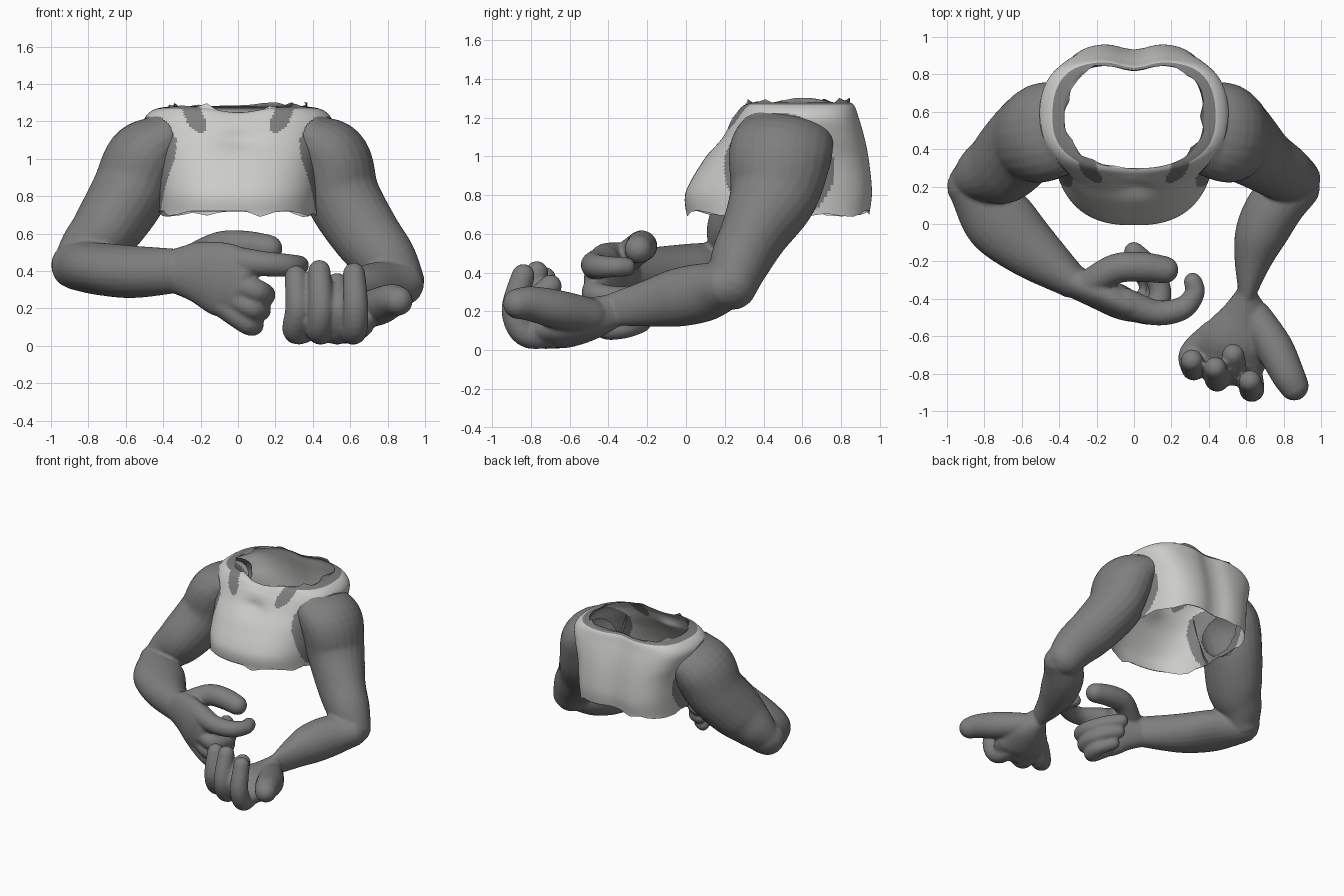
import bpy, bmesh, math, random
from mathutils import Vector

random.seed(4)
cube = bpy.data.objects.get("Cube")
if cube:
    bpy.data.objects.remove(cube, do_unlink=True)


def material(name, color):
    m = bpy.data.materials.new(name)
    m.use_nodes = True
    m.diffuse_color = color
    m.node_tree.nodes["Principled BSDF"].inputs["Base Color"].default_value = color
    return m


SKIN = material("grey skin", (0.21, 0.21, 0.21, 1))
SHIRT = material("pale shirt", (0.6, 0.6, 0.58, 1))
X, Y, Z = Vector((1, 0, 0)), Vector((0, 1, 0)), Vector((0, 0, 1))


def smooth_path(pts, steps):
    """Catmull-Rom interpolation of tuples of any length."""
    p = [pts[0]] + list(pts) + [pts[-1]]
    out = []
    for i in range(1, len(p) - 2):
        for s in range(steps):
            t = s / steps
            out.append(tuple(
                b + 0.5 * t * (c - a + t * (2 * a - 5 * b + 4 * c - d + t * (3 * (b - c) + d - a)))
                for a, b, c, d in zip(*p[i - 1:i + 3])))
    return out + [tuple(pts[-1])]


def add_tube(bm, pts, ref, sides=24):
    """Round-ended tube; points are x, y, z, radius along ref, other radius."""
    path = smooth_path([q if len(q) > 4 else q + (q[3],) for q in pts], 6)
    pos = [Vector(q[:3]) for q in path]
    last = len(path) - 1
    tang = [(pos[min(i + 1, last)] - pos[max(i - 1, 0)]).normalized() for i in range(last + 1)]
    sections = [(pos[i], tang[i], path[i][3], path[i][4]) for i in range(last + 1)]

    def cap(i, sign):
        a, b = path[i][3:5]
        return [(pos[i] + tang[i] * sign * min(a, b) * math.sin(k), tang[i],
                 a * math.cos(k), b * math.cos(k)) for k in (0.4, 0.8, 1.2, 1.5)]

    sections = cap(0, -1)[::-1] + sections + cap(last, 1)
    rings = []
    for c, t, a, b in sections:
        u = (ref - t * ref.dot(t)).normalized()
        v = t.cross(u)
        rings.append([bm.verts.new(c + u * a * math.cos(w) + v * b * math.sin(w))
                      for w in (math.tau * k / sides for k in range(sides))])
    for r0, r1 in zip(rings, rings[1:]):
        for k in range(sides):
            n = (k + 1) % sides
            bm.faces.new((r0[k], r0[n], r1[n], r1[k]))
    bm.faces.new(rings[0][::-1])
    bm.faces.new(rings[-1])


def make_object(name, bm, mats):
    me = bpy.data.meshes.new(name)
    bm.to_mesh(me)
    bm.free()
    for m in mats:
        me.materials.append(m)
    me.shade_smooth()
    ob = bpy.data.objects.new(name, me)
    bpy.context.collection.objects.link(ob)
    return ob


def inside_torso(p):
    return p.z > .72 and (abs(p.x) / .45) ** 2.6 + (abs(p.y - .54) / .36) ** 2.6 < .95


def make_arm(name, tubes):
    """Fuse overlapping tubes into one soft limb, open where it meets the torso."""
    bm = bmesh.new()
    for pts, ref in tubes:
        add_tube(bm, pts, ref)
    ob = make_object(name, bm, [SKIN])
    fuse = ob.modifiers.new("fuse", 'REMESH')
    fuse.mode = 'VOXEL'
    fuse.voxel_size = 0.011
    fuse.use_smooth_shade = True
    relax = ob.modifiers.new("relax", 'SMOOTH')
    relax.factor = 0.5
    relax.iterations = 4
    bm = bmesh.new()
    bm.from_object(ob, bpy.context.evaluated_depsgraph_get())
    ob.modifiers.clear()
    bmesh.ops.delete(bm, geom=[v for v in bm.verts if inside_torso(v.co)], context='VERTS')
    bm.to_mesh(ob.data)
    bm.free()
    ob.data.shade_smooth()


# Upper arms share the shoulder and differ towards the elbow
shoulder = [(.4, .51, 1.1, .255, .15), (.5, .485, 1.0, .265, .205)]
left_upper = shoulder + [(.56, .45, .8, .23, .2), (.68, .35, .6, .175, .185),
                         (.79, .28, .46, .155, .165), (.86, .24, .34, .13, .14)]
right_upper = shoulder + [(.58, .44, .82, .235, .205), (.7, .32, .63, .215, .185),
                          (.8, .27, .52, .165, .155), (.86, .23, .44, .12, .13)]
right_upper = [(-q[0],) + q[1:] for q in right_upper]

# Left arm: forearm, palm, thumb and fingers curling upwards
left = [
    (left_upper, Y),
    ([(.87, .2, .33, .12, .13), (.76, .1, .3, .15, .15), (.68, -.05, .27, .15, .14),
      (.635, -.2, .24, .12, .1), (.605, -.38, .21, .085, .045)], Z),
    ([(.6, -.36, .21, .085, .05), (.59, -.5, .16, .11, .145), (.55, -.63, .13, .12, .19),
      (.53, -.71, .11, .1, .19)], Z),
    ([(.65, -.5, .18, .09), (.75, -.66, .21, .1), (.82, -.8, .24, .09), (.855, -.865, .24, .08)], Z),
]
for x, tip, knuckle, top in ((.31, -.73, -.77, .37), (.435, -.77, -.83, .4),
                             (.53, -.7, -.8, .33), (.62, -.84, -.885, .385)):
    left.append(([(x * .5 + .27, -.58, .12, .07), (x, knuckle + .08, .075, .068), (x + .01, knuckle, .2, .067),
                  (x, tip, top, .06)], X))
make_arm("left_arm", left)

# Right arm: forearm across the body, hand half closed
right = [
    (right_upper, Y),
    ([(-.87, .2, .43, .13, .13), (-.73, .03, .41, .14, .19), (-.56, -.13, .395, .14, .16),
      (-.34, -.3, .4, .12, .095)], Z),
    ([(-.34, -.3, .4, .12, .085), (-.2, -.36, .39, .17, .09), (-.07, -.42, .35, .2, .09),
      (0, -.45, .32, .17, .075)], Z),
    # Thumb, index, middle, ring and little finger
    ([(-.25, -.33, .46, .08), (-.1, -.24, .53, .08), (.04, -.23, .535, .08), (.165, -.245, .52, .073)], Z),
    ([(-.05, -.42, .46, .08), (.12, -.475, .44, .068), (.26, -.45, .43, .062), (.325, -.37, .43, .053),
      (.315, -.31, .43, .05)], Z),
    ([(-.02, -.45, .34, .065), (.1, -.47, .29, .065), (.14, -.36, .27, .06), (.09, -.24, .28, .058),
      (.0, -.15, .3, .055)], Z),
    ([(-.04, -.44, .26, .06), (.08, -.46, .2, .06), (.12, -.35, .19, .056), (.08, -.24, .2, .053),
      (.0, -.18, .22, .05)], Z),
    ([(-.08, -.41, .22, .07), (.05, -.42, .12, .06), (.08, -.32, .115, .055), (.01, -.23, .14, .05)], Z),
]
make_arm("right_arm", right)

# Torso shell: height, front, back, half width for each level
levels = smooth_path([(.71, 0, .955, .43), (.82, 0, .967, .435), (.98, .09, .95, .45), (1.1, .18, .925, .485),
                      (1.2, .24, .895, .505), (1.26, .275, .875, .455), (1.28, .3, .85, .365)], 9)
SEGS, TEAR = 192, 6


def torn_edge():
    """Uneven values from -1 to 1 around the shell, ramping between random tears."""
    keys = [random.uniform(-1, 1) for _ in range(SEGS // TEAR)]
    return [keys[k // TEAR] + (keys[(k // TEAR + 1) % len(keys)] - keys[k // TEAR]) * (k % TEAR) / TEAR
            for k in range(SEGS)]


hem, rim, rim_pull = torn_edge(), torn_edge(), torn_edge()
bm = bmesh.new()
rings = []
for i, (z, front, back, w) in enumerate(levels):
    ring = []
    mid, depth = (front + back) / 2, (back - front) / 2
    for k in range(SEGS):
        t = math.tau * k / SEGS
        c, s = math.cos(t), math.sin(t)
        e = 2 / (2.5 + 0.9 * max(0, s))
        x = math.copysign(abs(c) ** e, c) * w
        y = mid + math.copysign(abs(s) ** e, s) * depth
        zz = z
        groove = math.exp(-(x / .1) ** 2)
        if s > 0:       # spine groove
            y -= .035 * groove
        else:           # hollow below the neck
            y += .03 * groove * math.exp(-((z - 1.1) / .05) ** 2)
            if z > 1.2:  # dip in the neckline
                zz -= .4 * (z - 1.2) * math.exp(-(x / .15) ** 2)
        if i == 0:
            zz += .025 * hem[k]
        if i == len(levels) - 1:
            pull = 1 - .04 * rim_pull[k]
            x, y = x * pull, mid + (y - mid) * pull
            zz += .005 + .02 * rim[k]
        ring.append(bm.verts.new((x, y, zz)))
    rings.append(ring)
for i, (r0, r1) in enumerate(zip(rings, rings[1:])):
    for k in range(SEGS):
        n = (k + 1) % SEGS
        quad = (r0[k], r0[n], r1[n], r1[k])
        c = sum((v.co for v in quad), Vector()) / 4
        side = abs(c.x)
        armhole = math.hypot((c.y - .48) / .285, (c.z - .94) / .285) if side > .33 else 2
        if armhole < .65:   # open into the arm
            continue
        bare_rim = i >= len(levels) - 8 and (c.y > .36 or side > .27)
        drop = 1.28 - c.z
        collar = c.y < .4 and math.hypot(max(0, drop - .09), side - .255 + .4 * drop) < .05
        bm.faces.new(quad).material_index = 1 if bare_rim or collar or armhole < 1 else 0
bmesh.ops.delete(bm, geom=[v for v in bm.verts if not v.link_faces], context='VERTS')
make_object("torso_shirt", bm, [SHIRT, SKIN])
